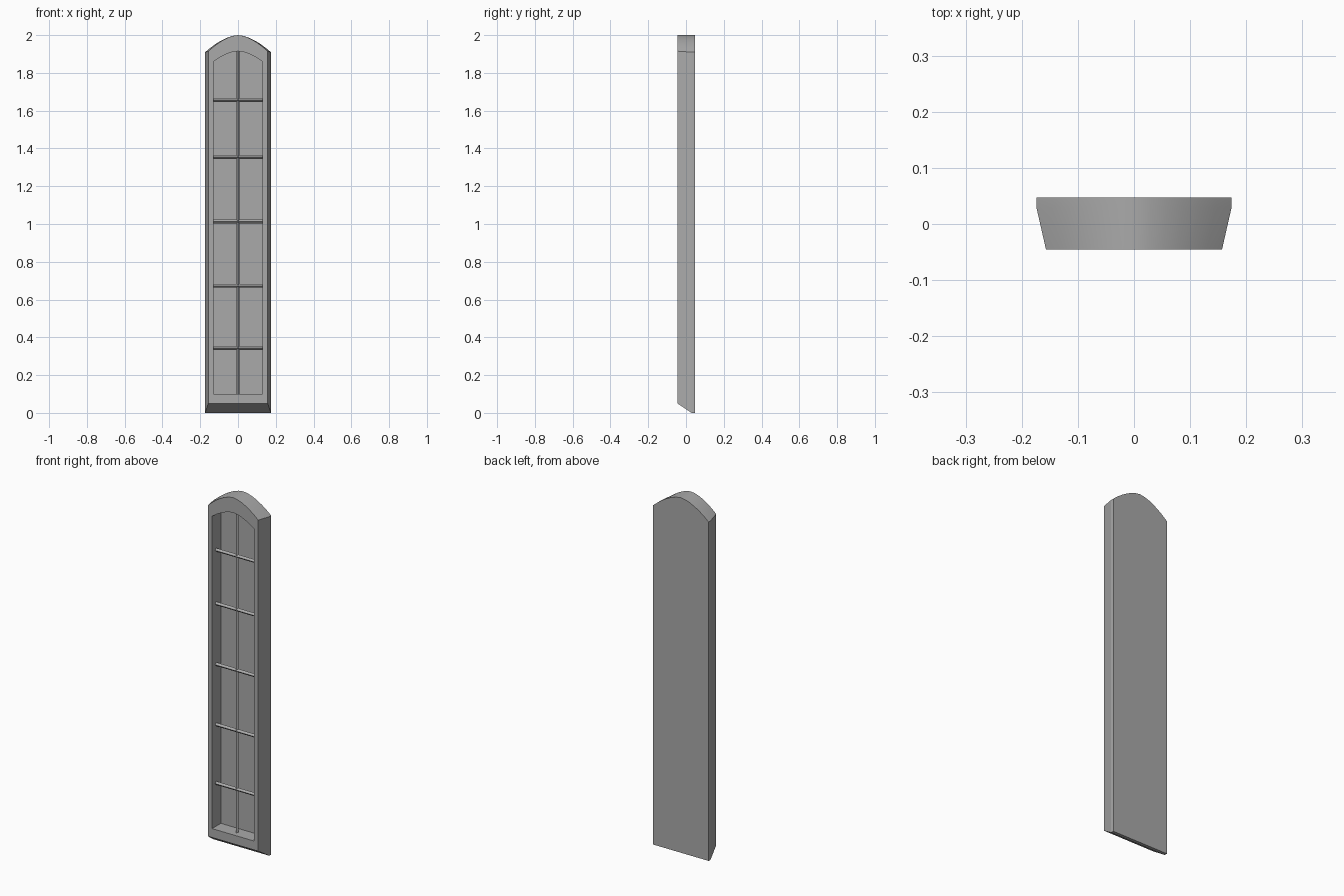
import bpy, bmesh
from mathutils import Vector

if "Cube" in bpy.data.objects:
    bpy.data.objects.remove(bpy.data.objects["Cube"], do_unlink=True)

# One plain stone grey
grey = bpy.data.materials.new("stone_grey")
grey.use_nodes = True
COLOUR = (0.4, 0.4, 0.4, 1)
grey.diffuse_color = COLOUR
grey.node_tree.nodes["Principled BSDF"].inputs["Base Color"].default_value = COLOUR

SEGMENTS = 12


def finish(name, bm):
    bmesh.ops.recalc_face_normals(bm, faces=bm.faces[:])
    mesh = bpy.data.meshes.new(name)
    bm.to_mesh(mesh)
    bm.free()
    mesh.materials.append(grey)
    ob = bpy.data.objects.new(name, mesh)
    bpy.context.scene.collection.objects.link(ob)
    return ob


def arched_loop(bm, y, half, bottom, spring, top):
    """Ring of vertices: two bottom corners, then the arch from right to left."""
    points = [(-half, bottom), (half, bottom)]
    for i in range(SEGMENTS + 1):
        t = 1 - 2 * i / SEGMENTS
        points.append((half * t, spring + (top - spring) * (1 - abs(t) ** 1.7)))
    return [bm.verts.new((x, y, z)) for x, z in points]


# Window casing: back slab, splayed sides, front rim and deep recess
bm = bmesh.new()
loops = [
    arched_loop(bm, 0.047, 0.174, 0.0, 1.91, 2.0),
    arched_loop(bm, 0.03, 0.174, 0.0, 1.91, 2.0),
    arched_loop(bm, -0.045, 0.157, 0.05, 1.915, 2.0),
    arched_loop(bm, -0.045, 0.13, 0.1, 1.86, 1.915),
    arched_loop(bm, 0.033, 0.13, 0.1, 1.86, 1.915),
]
RIM = 2
for band, (a, b) in enumerate(zip(loops, loops[1:])):
    count = len(a)
    for i in range(count):
        j = (i + 1) % count
        face = bm.faces.new((a[i], a[j], b[j], b[i]))
        # Only the curved arch surfaces are smooth
        face.smooth = band != RIM and 2 <= i < count - 1
bm.faces.new(loops[0])
bm.faces.new(loops[-1])
finish("window_casing", bm)


# Glazing bars: slim diamond-section rods
def glazing_bar(name, start, end, side, radius):
    start, end, side = Vector(start), Vector(end), Vector(side)
    depth = Vector((0, 1, 0))
    offsets = [side * radius, depth * radius, -side * radius, -depth * radius]
    bm = bmesh.new()
    ends = [[bm.verts.new(p + o) for o in offsets] for p in (start, end)]
    for i in range(4):
        j = (i + 1) % 4
        bm.faces.new((ends[0][i], ends[0][j], ends[1][j], ends[1][i]))
    for ring in ends:
        bm.faces.new(ring)
    return finish(name, bm)


BAR_Y = -0.008
glazing_bar("vertical_bar", (0, BAR_Y, 0.1), (0, BAR_Y, 1.912), (1, 0, 0), 0.008)
for n, z in enumerate((0.343, 0.673, 1.013, 1.355, 1.657), 1):
    glazing_bar(f"cross_bar_{n}", (-0.13, BAR_Y, z), (0.13, BAR_Y, z), (0, 0, 1), 0.01)
